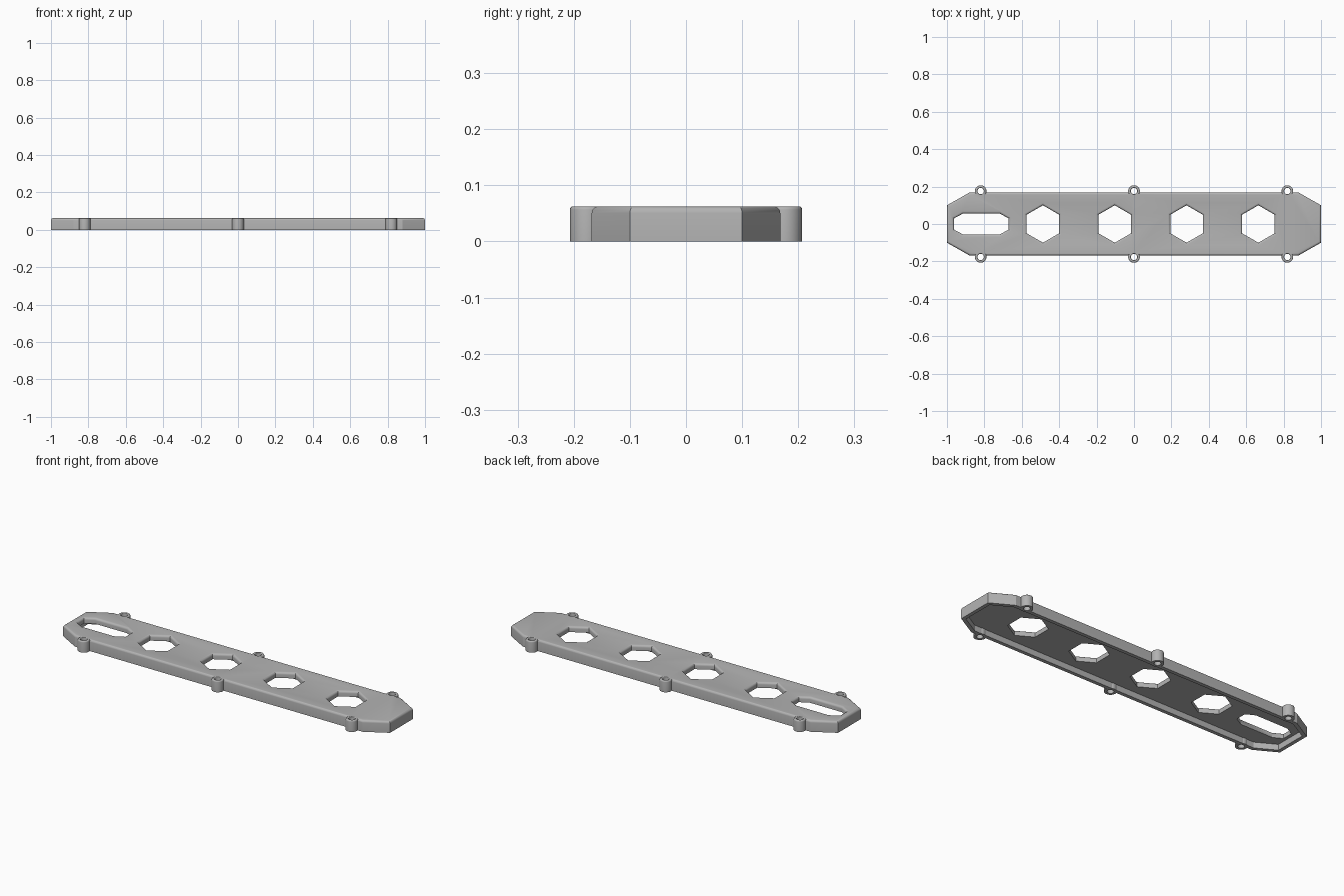
import bpy, bmesh, math
from mathutils import Vector

cube = bpy.data.objects.get("Cube")
if cube:
    bpy.data.objects.remove(cube)

TOP = 0.0625

grey = bpy.data.materials.new("plain grey")
grey.use_nodes = True
colour = (0.45, 0.45, 0.45, 1)
grey.diffuse_color = colour
grey.node_tree.nodes["Principled BSDF"].inputs["Base Color"].default_value = colour


def inset(points, d):
    """Move each side of a counter-clockwise convex outline inwards by d."""
    result = []
    for i, p in enumerate(points):
        a = (p - points[i - 1]).normalized()
        b = (points[(i + 1) % len(points)] - p).normalized()
        na, nb = Vector((-a.y, a.x)), Vector((-b.y, b.x))
        result.append(p + (na + nb) * (d / (1 + na.dot(nb))))
    return result


def loft(name, outline, levels):
    """Solid from one outline repeated at (height, inset) levels."""
    bm = bmesh.new()
    rings = [[bm.verts.new((p.x, p.y, z)) for p in inset(outline, d)] for z, d in levels]
    n = len(outline)
    for low, high in zip(rings, rings[1:]):
        for i in range(n):
            j = (i + 1) % n
            bm.faces.new((low[i], low[j], high[j], high[i]))
    bm.faces.new(rings[0][::-1])
    bm.faces.new(rings[-1])
    mesh = bpy.data.meshes.new(name)
    bm.to_mesh(mesh)
    bm.free()
    mesh.materials.append(grey)
    obj = bpy.data.objects.new(name, mesh)
    bpy.context.collection.objects.link(obj)
    return obj


def rounding(r, sign, steps=4):
    """Levels of a rounded top edge; sign -1 flares a cutter outwards."""
    angles = [math.pi / 2 * i / steps for i in range(steps + 1)]
    return [(TOP - r + r * math.sin(a), sign * r * (1 - math.cos(a))) for a in angles]


def octagon(x, y, cut_x, cut_y, centre=0):
    quarter = [(x, cut_y), (cut_x, y)]
    right = [(a, -b) for a, b in quarter[::-1]] + quarter
    return [Vector((centre + a, b)) for a, b in right] + [Vector((centre - a, -b)) for a, b in right]


def polygon(x, y, r, sides, turn=0):
    angles = [turn + math.tau * i / sides for i in range(sides)]
    return [Vector((x + r * math.cos(a), y + r * math.sin(a))) for a in angles]


def combine(target, tool, operation):
    mod = target.modifiers.new(operation.lower(), "BOOLEAN")
    mod.object, mod.operation, mod.solver = tool, operation, "EXACT"
    bpy.context.view_layer.objects.active = target
    bpy.ops.object.modifier_apply(modifier=mod.name)
    bpy.data.objects.remove(tool)


def cut_hole(outline, r):
    cutter = loft("hole_cutter", outline, [(-0.1, 0)] + rounding(r, -1) + [(TOP + 0.1, -r)])
    combine(plate, cutter, "DIFFERENCE")


# Rounded plate, hollow underneath
shape = octagon(1, 0.168, 0.88, 0.1)
plate = loft("cover_plate", shape, [(0, 0)] + rounding(0.012, 1))
hollow = loft("hollow_cutter", inset(shape, 0.02), [(-0.1, 0), (0.032, 0)])
combine(plate, hollow, "DIFFERENCE")

# Screw bosses along both long sides
bosses = [(x, y) for x in (-0.82, 0, 0.82) for y in (-0.176, 0.176)]
for x, y in bosses:
    boss = loft("screw_boss", polygon(x, y, 0.031, 32), [(0, 0)] + rounding(0.006, 1))
    combine(plate, boss, "UNION")
for x, y in bosses:
    cut_hole(polygon(x, y, 0.017, 24), 0.004)

# Hexagonal openings and the long slot
for i in range(4):
    cut_hole(polygon(-0.487 + 0.384 * i, 0, 0.1, 6, math.pi / 2), 0.012)
cut_hole(octagon(0.146, 0.056, 0.098, 0.03, -0.816), 0.012)

# Smooth the rounded edges, keep corners sharp
bpy.ops.object.select_all(action="DESELECT")
plate.select_set(True)
bpy.context.view_layer.objects.active = plate
bpy.ops.object.shade_smooth_by_angle(angle=math.radians(28))
